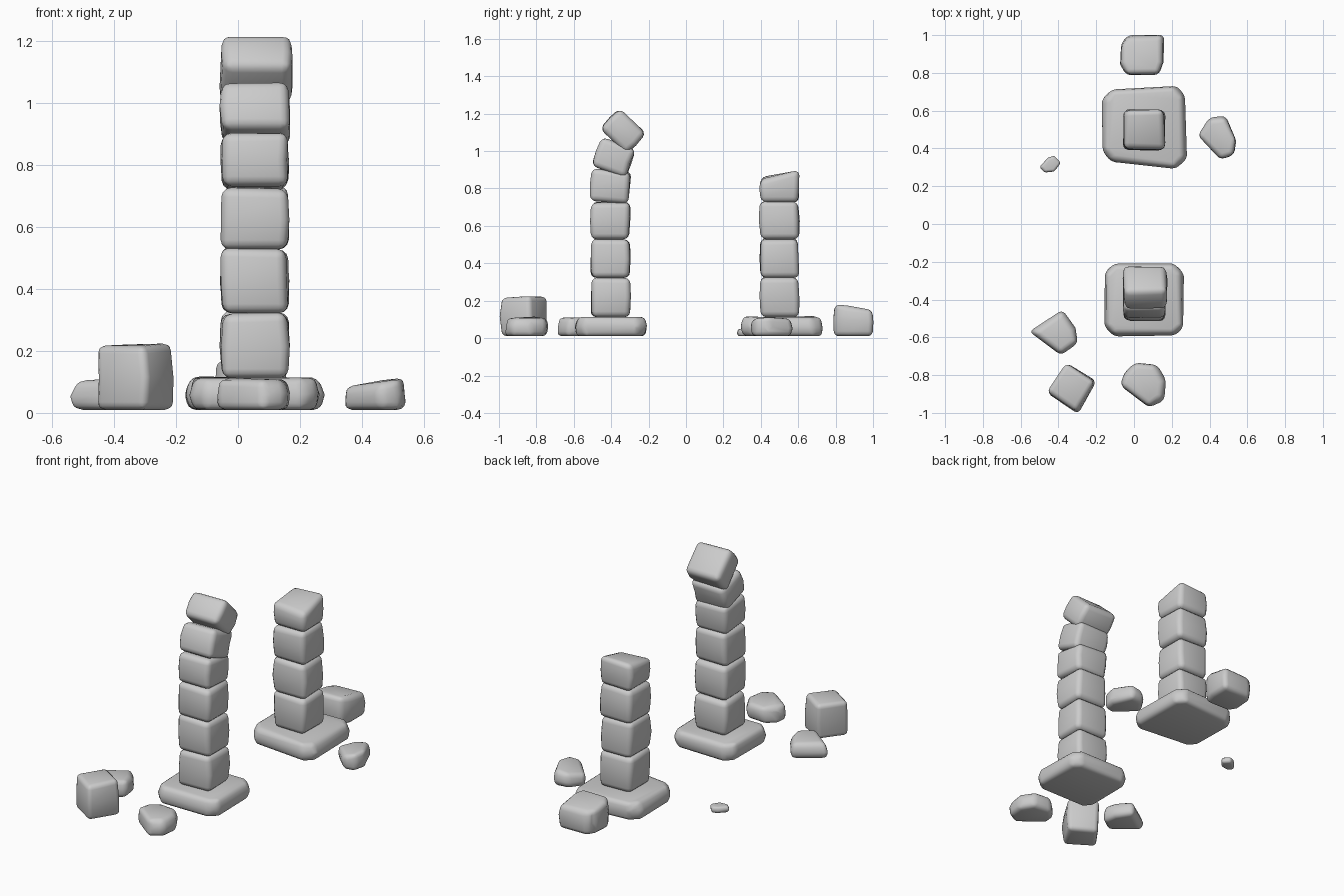
import bpy, bmesh, math, random
from mathutils import Vector, Matrix

if "Cube" in bpy.data.objects:
    bpy.data.objects.remove(bpy.data.objects["Cube"])

random.seed(4)


def stone(name, outline, z0, z1, top=0.97, bottom=0.97, jitter=0.006, bevel=0.03,
          tops=None, tilt=0, pivot=None):
    """Worn stone: outline extruded through a wider middle ring, tilted about x, edges rounded."""
    bm = bmesh.new()
    n = len(outline)
    c = sum((Vector(p) for p in outline), Vector((0, 0))) / n
    rings = []
    for t, s in ((0, bottom), (0.5, 1.0), (1, top)):
        ring = []
        for i, p in enumerate(outline):
            q = c + (Vector(p) - c) * s
            zt = tops[i] if tops else z1
            j = [random.uniform(-jitter, jitter) for _ in range(3)]
            if t == 0:
                j[2] = 0
            ring.append(bm.verts.new((q.x + j[0], q.y + j[1], z0 + (zt - z0) * t + j[2])))
        rings.append(ring)
    bm.faces.new(rings[0][::-1])
    bm.faces.new(rings[-1])
    for a, b in zip(rings, rings[1:]):
        for i in range(n):
            k = (i + 1) % n
            bm.faces.new((a[i], a[k], b[k], b[i]))
    bmesh.ops.recalc_face_normals(bm, faces=bm.faces)
    if tilt:
        bmesh.ops.rotate(bm, verts=bm.verts, cent=(c.x, c.y, (z0 + z1) / 2),
                         matrix=Matrix.Rotation(math.radians(tilt), 3, 'X'))
    mesh = bpy.data.meshes.new(name)
    bm.to_mesh(mesh)
    bm.free()
    for f in mesh.polygons:
        f.use_smooth = True
    ob = bpy.data.objects.new(name, mesh)
    bpy.context.collection.objects.link(ob)
    m = ob.modifiers.new("worn_edges", 'BEVEL')
    m.width = bevel
    m.segments = 3
    m.limit_method = 'ANGLE'
    m.angle_limit = math.radians(35)
    return ob


def rect(x0, x1, y0, y1, cut=0.0):
    """Rectangle, optionally with cut corners."""
    if not cut:
        return [(x0, y0), (x1, y0), (x1, y1), (x0, y1)]
    return [(x0 + cut, y0), (x1 - cut, y0), (x1, y0 + cut), (x1, y1 - cut),
            (x1 - cut, y1), (x0 + cut, y1), (x0, y1 - cut), (x0, y0 + cut)]


# plinths
stone("front_plinth", rect(-0.155, 0.26, -0.59, -0.21, 0.045), 0.01, 0.115,
      top=0.93, bottom=0.95, bevel=0.022)
c = 0.05
stone("back_plinth", [(-0.17 + c, 0.33), (0.275 - c, 0.29), (0.275, 0.29 + c), (0.275, 0.735 - c),
                      (0.275 - c, 0.735), (-0.17 + c, 0.715), (-0.17, 0.715 - c), (-0.17, 0.33 + c)],
      0.01, 0.115, top=0.92, bottom=0.95, bevel=0.022)

# upright column blocks, shared courses
courses = [0.112, 0.322, 0.528, 0.725, 0.895]
for side, y0, y1, count in (("front", -0.51, -0.30, 4), ("back", 0.395, 0.605, 3)):
    for i in range(count):
        stone(f"{side}_column_block_{i + 1}", rect(-0.055, 0.162, y0, y1),
              courses[i], courses[i + 1] + 0.003, tilt=-5 if i == 3 else 0)

# leaning top of the front column
stone("front_column_block_5", rect(-0.055, 0.167, -0.49, -0.29), 0.885, 1.045, tilt=-20)
stone("front_column_block_6", rect(-0.055, 0.172, -0.437, -0.237), 1.03, 1.18, tilt=-44)

# broken top of the back column
stone("back_column_broken_block", rect(-0.055, 0.162, 0.395, 0.605), 0.725, 0.89,
      tops=[0.87, 0.85, 0.90, 0.895])

# fallen stones
stone("fallen_stone_back", [(-0.04, 0.79), (0.13, 0.79), (0.16, 0.86), (0.155, 1.0),
                            (-0.03, 0.995), (-0.07, 0.95), (-0.07, 0.85)],
      0.01, 0.17, tops=[0.18, 0.18, 0.175, 0.155, 0.15, 0.16, 0.175])
stone("fallen_stone_right", [(0.335, 0.47), (0.46, 0.34), (0.53, 0.36), (0.545, 0.44),
                             (0.485, 0.57), (0.40, 0.56)],
      0.01, 0.10, top=0.93, tops=[0.085, 0.095, 0.11, 0.11, 0.105, 0.095], bevel=0.025)
stone("pebble", [(-0.50, 0.30), (-0.475, 0.27), (-0.42, 0.275), (-0.385, 0.325), (-0.42, 0.362), (-0.455, 0.35)],
      0.01, 0.048, top=0.85, bottom=0.85, jitter=0.002, bevel=0.01)
stone("fallen_stone_left", [(-0.55, -0.575), (-0.39, -0.695), (-0.295, -0.63), (-0.31, -0.55), (-0.38, -0.45)],
      0.01, 0.105, top=0.88, bevel=0.025)
stone("fallen_block_front_left", [(-0.465, -0.89), (-0.30, -1.0), (-0.2, -0.83), (-0.36, -0.735)],
      0.01, 0.22, bottom=0.96, bevel=0.025)
stone("fallen_stone_front", [(-0.075, -0.86), (0.08, -0.975), (0.155, -0.93), (0.165, -0.83),
                             (0.12, -0.745), (0.0, -0.735), (-0.06, -0.79)],
      0.01, 0.11, top=0.9, bevel=0.025)
